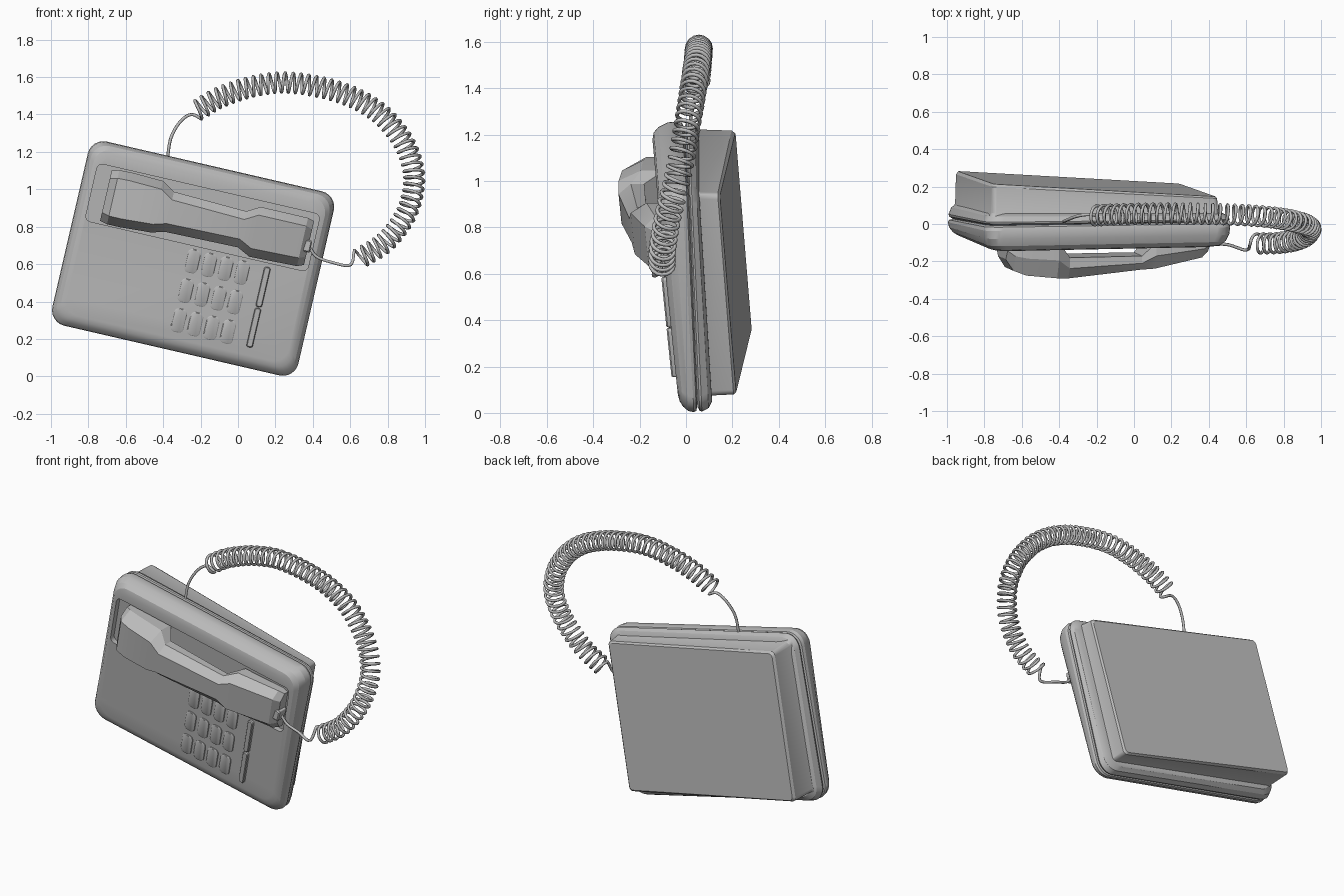
import bpy, bmesh, math
from mathutils import Vector

cube = bpy.data.objects.get("Cube")
if cube:
    bpy.data.objects.remove(cube)

grey = bpy.data.materials.new("warm_grey_plastic")
grey.use_nodes = True
grey.diffuse_color = (0.5, 0.5, 0.5, 1)
grey.node_tree.nodes["Principled BSDF"].inputs["Base Color"].default_value = (0.5, 0.5, 0.5, 1)

# Tilted body frame: u runs along the width, v up the height
TILT = math.radians(13)
C, S = math.cos(TILT), math.sin(TILT)


def place(u, v, y):
    return Vector((-0.24 + C * u + S * v, y, 0.63 - S * u + C * v))


# Sloping planes through the body, front to back
def panel(u, v): return -0.09 - 0.1 * v + 0.02 * u
def seam(u, v): return 0.02 - 0.04 * v + 0.015 * u
def shell_back(u, v): return 0.085 - 0.06 * v
def box_back(u, v): return 0.215 - 0.08 * v - 0.055 * u


def blend(a, b, t):
    return lambda u, v: a(u, v) * (1 - t) + b(u, v) * t


def shift(a, d):
    return lambda u, v: a(u, v) + d


def rounded(u0, u1, v0, v1, r, inset=0, steps=6):
    """Rounded rectangle outline in body coordinates."""
    pts = []
    u0, u1, v0, v1 = u0 + inset, u1 - inset, v0 + inset, v1 - inset
    for i, (cu, cv) in enumerate([(u1 - r, v1 - r), (u0 + r, v1 - r),
                                  (u0 + r, v0 + r), (u1 - r, v0 + r)]):
        for k in range(steps + 1):
            a = math.pi / 2 * (i + k / steps)
            pts.append((cu + r * math.cos(a), cv + r * math.sin(a)))
    return pts


def loft(name, rings, angle=30):
    """Skin a stack of point rings and cap both ends."""
    bm = bmesh.new()
    loops = [[bm.verts.new(p) for p in ring] for ring in rings]
    n = len(loops[0])
    for a, b in zip(loops, loops[1:]):
        for i in range(n):
            j = (i + 1) % n
            bm.faces.new((a[i], a[j], b[j], b[i]))
    bm.faces.new(loops[0])
    bm.faces.new(loops[-1][::-1])
    bmesh.ops.recalc_face_normals(bm, faces=bm.faces)
    mesh = bpy.data.meshes.new(name)
    bm.to_mesh(mesh)
    bm.free()
    ob = bpy.data.objects.new(name, mesh)
    bpy.context.collection.objects.link(ob)
    mesh.materials.append(grey)
    smooth(ob, angle)
    return ob


def smooth(ob, angle):
    bpy.ops.object.select_all(action='DESELECT')
    ob.select_set(True)
    bpy.context.view_layer.objects.active = ob
    bpy.ops.object.shade_smooth_by_angle(angle=math.radians(angle))


def slab(name, size, r, layers, angle=30):
    """Stack of inset outlines, each laid on its own sloping plane."""
    return loft(name, [[place(u, v, plane(u, v)) for u, v in rounded(*size, r, inset)]
                       for inset, plane in layers], angle)


# Front and back shells meeting at a recessed seam
SHELL = (-0.675, 0.675, -0.505, 0.505)
front = slab("front_shell", SHELL, 0.085, [
    (0.02, seam), (0.005, blend(seam, panel, 0.06)), (0, blend(seam, panel, 0.2)),
    (0.004, blend(seam, panel, 0.5)), (0.02, blend(seam, panel, 0.78)),
    (0.04, blend(seam, panel, 0.94)), (0.065, panel)], 20)
slab("back_shell", SHELL, 0.085, [
    (0.02, shift(seam, 0.001)), (0.005, blend(seam, shell_back, 0.15)),
    (0.002, blend(seam, shell_back, 0.3)), (0.015, blend(seam, shell_back, 0.75)),
    (0.04, shell_back)])

# Cradle well cut into the front shell
cutter = slab("cradle_cutter", (-0.61, 0.61, 0.068, 0.382), 0.03,
              [(0, shift(panel, -0.1)), (0, shift(panel, 0.035))])
cutter.hide_render = True
cut = front.modifiers.new("cradle", 'BOOLEAN')
cut.operation = 'DIFFERENCE'
cut.solver = 'EXACT'
cut.object = cutter
bpy.context.view_layer.objects.active = front
bpy.ops.object.modifier_apply(modifier=cut.name)
bpy.data.objects.remove(cutter)
smooth(front, 20)

# Wedge-shaped rear housing
slab("rear_housing", (-0.64, 0.605, -0.435, 0.465), 0.025, [
    (-0.01, shift(shell_back, -0.02)), (0, shell_back),
    (0.004, blend(shell_back, box_back, 0.9)), (0.014, box_back)])

# Handset stations: u, bottom v, top v, front y, rear y
stations = [
    (-0.53, 0.085, 0.36, -0.18, -0.08),
    (-0.49, 0.075, 0.372, -0.24, -0.075),
    (-0.42, 0.075, 0.374, -0.265, -0.075),
    (-0.25, 0.085, 0.368, -0.28, -0.08),
    (-0.18, 0.105, 0.325, -0.285, -0.17),
    (0.22, 0.112, 0.31, -0.24, -0.162),
    (0.29, 0.077, 0.35, -0.23, -0.085),
    (0.55, 0.085, 0.35, -0.17, -0.07),
    (0.585, 0.1, 0.34, -0.135, -0.07)]
rings = []
for u, v0, v1, yf, yb in stations:
    mid = (yf + yb) / 2
    section = [(v0, yb), (v0, mid), (v0 + 0.045, yf), (v1 - 0.045, yf), (v1, mid), (v1, yb)]
    rings.append([place(u, v, y - 0.1 * (v - 0.22)) for v, y in section])
loft("handset", rings, 20)

# Cord socket on the end of the handset
slab("handset_socket", (0.555, 0.6, 0.17, 0.235), 0.006,
     [(0, lambda u, v: -0.085), (0, lambda u, v: -0.145), (0.006, lambda u, v: -0.152)])

# Keypad
for row in range(3):
    for col in range(4):
        u, v = 0.09 * col, -0.015 - 0.1625 * row
        slab(f"key_{row + 1}_{col + 1}", (u - 0.035, u + 0.035, v - 0.064, v + 0.064), 0.025,
             [(0, shift(panel, 0.01)), (0, shift(panel, -0.006)), (0.004, shift(panel, -0.009))])

# Long bar beside the keypad, in two pieces
for label, v0, v1 in (("upper", -0.174, 0.045), ("lower", -0.395, -0.18)):
    slab(f"side_bar_{label}", (0.382, 0.416, v0, v1), 0.012,
         [(0, shift(panel, 0.01)), (0, shift(panel, -0.014)), (0.004, shift(panel, -0.02))])


# Coiled cord: smooth centre line with a helix wound around its middle
def trace(points, count):
    p = [Vector(q) for q in points]
    p = [2 * p[0] - p[1]] + p + [2 * p[-1] - p[-2]]
    raw = []
    for a, b, c, d in zip(p, p[1:], p[2:], p[3:]):
        for k in range(30):
            t = k / 30
            raw.append(0.5 * (2 * b + (c - a) * t + (2 * a - 5 * b + 4 * c - d) * t * t
                              + (3 * b - a - 3 * c + d) * t ** 3))
    raw.append(p[-2])
    dist = [0]
    for a, b in zip(raw, raw[1:]):
        dist.append(dist[-1] + (b - a).length)
    out, i = [], 0
    for k in range(count + 1):
        s = dist[-1] * k / count
        while i < len(raw) - 2 and dist[i + 1] < s:
            i += 1
        f = (s - dist[i]) / (dist[i + 1] - dist[i])
        out.append(raw[i].lerp(raw[i + 1], f))
    return out


coil_line = [(0.65, -0.105, 0.63), (0.79, -0.1, 0.72), (0.895, -0.075, 0.86), (0.938, -0.04, 1.0),
             (0.935, -0.015, 1.12), (0.875, 0.01, 1.27), (0.74, 0.035, 1.42), (0.54, 0.05, 1.52),
             (0.28, 0.055, 1.57), (0.08, 0.055, 1.55), (-0.1, 0.05, 1.49), (-0.22, 0.045, 1.42)]
TURNS, STEPS, RADIUS = 50, 16, 0.052
centre = trace(coil_line, TURNS * STEPS)
coil = []
for i, p in enumerate(centre):
    tangent = (centre[min(i + 1, len(centre) - 1)] - centre[max(i - 1, 0)]).normalized()
    side = tangent.cross(Vector((0, 1, 0))).normalized()
    up = side.cross(tangent)
    a = 2 * math.pi * i / STEPS
    coil.append(p + RADIUS * (side * math.cos(a) + up * math.sin(a)))
lead = trace([place(0.59, 0.2, -0.115), (0.42, -0.11, 0.64), (0.5, -0.11, 0.61),
              (0.6, -0.14, 0.595), coil[0]], 24)
tail = trace([coil[-1], (-0.25, 0.05, 1.4), (-0.31, 0.04, 1.36), (-0.36, 0.02, 1.27),
              (-0.38, 0.01, 1.14)], 24)
path = lead[:-1] + coil + tail[1:]
curve = bpy.data.curves.new("coiled_cord", 'CURVE')
curve.dimensions = '3D'
curve.bevel_depth = 0.0085
curve.bevel_resolution = 1
curve.use_fill_caps = True
spline = curve.splines.new('POLY')
spline.points.add(len(path) - 1)
for point, p in zip(spline.points, path):
    point.co = (*p, 1)
curve.materials.append(grey)
cord = bpy.data.objects.new("coiled_cord", curve)
bpy.context.collection.objects.link(cord)
